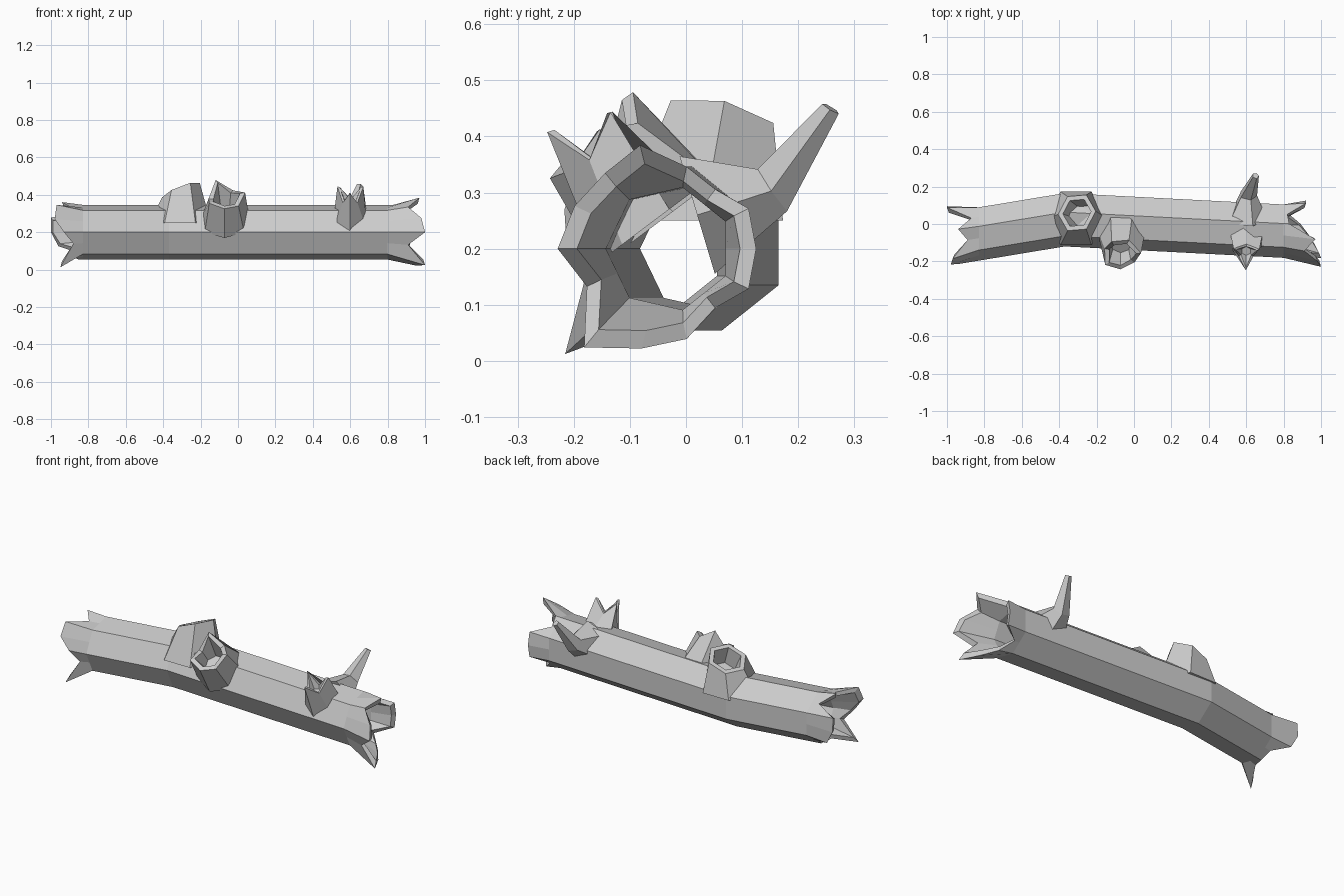
import bpy, bmesh
from math import sin, cos, pi
from mathutils import Vector

cube = bpy.data.objects.get("Cube")
if cube:
    bpy.data.objects.remove(cube)

bark = bpy.data.materials.new("grey_bark")
bark.use_nodes = True
bark.diffuse_color = (0.6, 0.6, 0.6, 1)
bark.node_tree.nodes["Principled BSDF"].inputs["Base Color"].default_value = bark.diffuse_color


def loft(name, rings, closed=False):
    """Skin a list of point rings; closed joins last to first, otherwise cap."""
    bm = bmesh.new()
    loops = [[bm.verts.new(p) for p in r] for r in rings]
    n = len(loops[0])
    pairs = list(zip(loops, loops[1:] + loops[:1]))
    for a, b in pairs if closed else pairs[:-1]:
        for i in range(n):
            j = (i + 1) % n
            bm.faces.new((a[i], a[j], b[j], b[i]))
    if not closed:
        bm.faces.new(loops[0][::-1])
        bm.faces.new(loops[-1])
    bmesh.ops.recalc_face_normals(bm, faces=bm.faces)
    mesh = bpy.data.meshes.new(name)
    bm.to_mesh(mesh)
    bm.free()
    mesh.materials.append(bark)
    obj = bpy.data.objects.new(name, mesh)
    bpy.context.collection.objects.link(obj)
    return obj


# Hollow log: seven sides, each split in the middle for the broken ends
def centre_y(x):
    if x < -0.37:
        return 0.03 + (x + 0.37) * 0.165
    return 0.03 - (x + 0.37) * 0.052


def corner(k):
    a = 2 * pi * k / 7
    return Vector((0, -cos(a), sin(a)))


def section(i):
    return (corner(i // 2) + corner((i + 1) // 2)) / 2


def log_ring(radius, profile):
    return [Vector((x, centre_y(x), 0.2)) + section(i) * radius * s
            for i, (x, s) in enumerate(profile)]


# Splinters: reach along x and flare, from the front edge up and round
left_end = [(-.93, 1), (-.98, 1.2), (-.97, 1.25), (-.89, 1), (-.94, 1.1),
            (-.87, 1), (-1, 1.2), (-1, 1.25), (-.96, 1.15), (-.87, 1),
            (-.85, 1), (-.87, 1.05), (-.95, 1.6), (-.88, 1.05)]
right_end = [(1, 1.25), (.98, 1.3), (.91, 1.15), (.97, 1.4), (.83, 1),
             (.82, 1), (.92, 1.1), (.92, 1.2), (.92, 1.1), (.83, 1),
             (.89, 1.1), (.95, 1.35), (1, 1.5), (.91, 1.15)]
stations = [-0.83, -0.37, 0.8]
outer = [log_ring(0.15, [(x, 1)] * 14) for x in stations]
inner = [log_ring(0.112, [(x, 1)] * 14) for x in stations]
tips = [log_ring(0.15, left_end), log_ring(0.15, right_end)]
lips = [log_ring(0.123, [(x * 0.99, s) for x, s in e]) for e in (left_end, right_end)]
loft("hollow_log",
     [tips[0]] + outer + [tips[1], lips[1]] + inner[::-1] + [lips[0]], True)


def ring(centre, axis, radius, sides=6, jag=(0,), flare=0.0, turn=0.0):
    """Polygon round an axis; jag pushes points along it, flare spreads them."""
    axis = Vector(axis).normalized()
    u = Vector((1, 0, 0))
    u = (u - axis * u.dot(axis)).normalized()
    v = axis.cross(u)
    pts = []
    for i in range(sides):
        a = 2 * pi * i / sides + turn
        h = jag[i % len(jag)]
        r = radius + h * flare
        pts.append(Vector(centre) + u * r * cos(a) + v * r * sin(a) + axis * h)
    return pts


def hollow_stub(name, base, base_axis, base_r, rim, rim_axis, rim_r, hole, depth, **kw):
    floor = Vector(rim) - Vector(rim_axis).normalized() * depth
    sides = kw.get("sides", 6)
    turn = kw.get("turn", 0)
    loft(name, [ring(base, base_axis, base_r, sides, turn=turn),
                ring(rim, rim_axis, rim_r, **kw),
                ring(rim, rim_axis, rim_r * hole, **kw),
                ring(floor, rim_axis, rim_r * hole * 0.8, sides, turn=turn)])


# Wide open knot on top
hollow_stub("top_knot", (-.31, .03, .25), (0, 0, 1), 0.165,
            (-.305, .06, .425), (-.4, .22, 1), 0.108, 0.75, 0.1)

# Broken knot on the front
hollow_stub("front_knot", (-.07, -.045, .25), (0, -.6, .8), 0.135,
            (-.07, -.155, .375), (0, -.6, .85), 0.095, 0.72, 0.08,
            sides=7, jag=(.03, 0, .05, -.01, .02, .01, 0), flare=0.5, turn=0.2)

# Small splintered stub on the front
hollow_stub("splintered_stub", (.6, -.07, .24), (0, -.6, .8), 0.105,
            (.6, -.15, .365), (0, -.3, .95), 0.045, 0.7, 0.02,
            jag=(.07, 0), flare=0.5, turn=0.5)

# Tapering branch at the back
loft("back_branch", [ring((.6, .02, .26), (0, 1, .3), .115, 5),
                     ring((.61, .155, .305), (.1, 1, .7), .048, 5),
                     ring((.65, .258, .45), (.2, .6, 1), .018, 5)])
